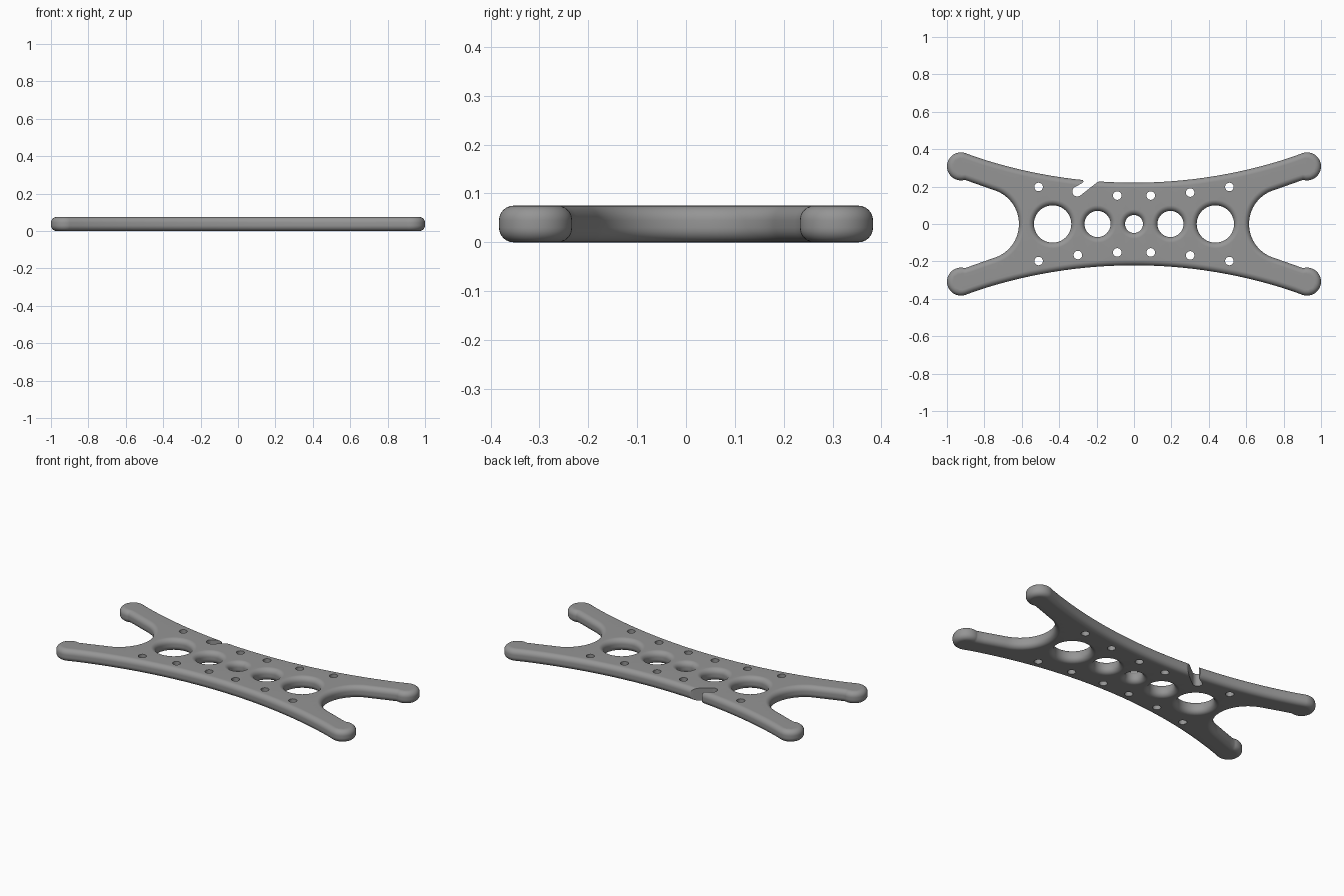
import bpy, bmesh, math
from mathutils import Vector

if "Cube" in bpy.data.objects:
    bpy.data.objects.remove(bpy.data.objects["Cube"])

THICK, ROUND, STEPS = 0.075, 0.03, 6


def arc(cx, cy, r, a0, a1, n):
    return [Vector((cx + r * math.cos(math.radians(a0 + (a1 - a0) * i / n)),
                    cy + r * math.sin(math.radians(a0 + (a1 - a0) * i / n)))) for i in range(n + 1)]


def ring(cx, cy, r, n):
    return arc(cx, cy, r, 0, 360, n)[:-1]


def inset(points, d):
    """Move a counter-clockwise loop inwards by d along its normals."""
    out = []
    for i, p in enumerate(points):
        t = (points[(i + 1) % len(points)] - p).normalized() + (p - points[i - 1]).normalized()
        t.normalize()
        out.append(p + Vector((-t.y, t.x)) * d)
    return out


def skin(bm, loops):
    """Bridge stacked loops of (points, z); return the end edges for the caps."""
    rows = [[bm.verts.new((p.x, p.y, z)) for p in pts] for pts, z in loops]
    n = len(rows[0])
    for a, b in zip(rows, rows[1:]):
        for i in range(n):
            j = (i + 1) % n
            bm.faces.new((a[i], a[j], b[j], b[i]))
    return [[bm.edges.get((row[i], row[(i + 1) % n])) for i in range(n)] for row in (rows[0], rows[-1])]


# One quarter of the outline: end bay, straight arm side, arm tip, long bowed side
quarter = arc(0.805, 0, 0.19, 180, 106, 16)
a, b = quarter[-1], Vector((0.904, 0.236))
quarter += [a.lerp(b, k / 4) for k in range(1, 4)]
quarter += arc(0.925, 0.308, 0.075, 254, 469, 24)
for k in range(1, 21):
    x = 0.9006 * (1 - k / 20)
    quarter.append(Vector((x, 0.221 + 2.67 - math.sqrt(2.67 ** 2 - x * x))))
upper = quarter + [Vector((-p.x, p.y)) for p in reversed(quarter[:-1])]
outline = upper + [Vector((p.x, -p.y)) for p in reversed(upper[1:-1])]

# Rounded edge profile: (distance in from the edge, height)
bend = [(ROUND * (1 - math.cos(t)), ROUND * (1 - math.sin(t)))
        for t in [math.pi / 2 * (1 - i / STEPS) for i in range(STEPS + 1)]]
profile = bend + [(d, THICK - z) for d, z in reversed(bend)]

bm = bmesh.new()
bottom, top = skin(bm, [(inset(outline, d), z) for d, z in profile])

# Row of large holes with rounded rims
for x, r in ((-0.435, 0.1), (-0.195, 0.07), (0, 0.048), (0.195, 0.07), (0.435, 0.1)):
    lo, hi = skin(bm, [(ring(x, 0, r + d, 40), z) for d, z in profile])
    bottom += lo
    top += hi

# Small straight holes along both long sides
for side in (-1, 1):
    for x, y in ((-0.51, 0.198), (-0.30, 0.166), (-0.09, 0.152), (0.09, 0.152), (0.30, 0.168), (0.51, 0.198)):
        if side == 1 and x == -0.30:
            continue  # the hooked notch sits here
        lo, hi = skin(bm, [(ring(x, side * y, 0.023, 20), z) for z in (0, THICK)])
        bottom += lo
        top += hi

# Flat top and underside
for edges in (bottom, top):
    bmesh.ops.triangle_fill(bm, use_beauty=True, use_dissolve=False, edges=edges)
bmesh.ops.recalc_face_normals(bm, faces=bm.faces)
mesh = bpy.data.meshes.new("plate")
bm.to_mesh(mesh)
bm.free()
plate = bpy.data.objects.new("plate", mesh)
bpy.context.collection.objects.link(plate)

grey = bpy.data.materials.new("grey")
grey.diffuse_color = (0.3, 0.3, 0.3, 1)
grey.use_nodes = True
grey.node_tree.nodes["Principled BSDF"].inputs["Base Color"].default_value = grey.diffuse_color
mesh.materials.append(grey)

# Hooked notch cutter
shape = [Vector(p) for p in ((-0.18, 0.32), (-0.285, 0.32), (-0.28, 0.243), (-0.272, 0.236), (-0.271, 0.226),
                             (-0.278, 0.218), (-0.318, 0.196))]
shape += arc(-0.303, 0.174, 0.027, 130, 310, 10)
shape += [Vector(p) for p in ((-0.202, 0.219), (-0.19, 0.226), (-0.175, 0.229))]
bm = bmesh.new()
face = bm.faces.new([bm.verts.new((p.x, p.y, -0.1)) for p in shape])
geom = bmesh.ops.extrude_face_region(bm, geom=[face])["geom"]
bmesh.ops.translate(bm, vec=(0, 0, 0.3), verts=[g for g in geom if isinstance(g, bmesh.types.BMVert)])
bmesh.ops.recalc_face_normals(bm, faces=bm.faces)
cut_mesh = bpy.data.meshes.new("notch_cutter")
bm.to_mesh(cut_mesh)
bm.free()
cutter = bpy.data.objects.new("notch_cutter", cut_mesh)
bpy.context.collection.objects.link(cutter)
cutter.hide_render = True

bpy.context.view_layer.objects.active = plate
plate.select_set(True)
mod = plate.modifiers.new("notch", 'BOOLEAN')
mod.operation, mod.solver, mod.object = 'DIFFERENCE', 'EXACT', cutter
bpy.ops.object.modifier_apply(modifier=mod.name)
bpy.data.objects.remove(cutter)

# Smooth rims, flat faces
bpy.ops.object.shade_smooth_by_angle(angle=math.radians(35))
weighted = plate.modifiers.new("weighted_normals", 'WEIGHTED_NORMAL')
weighted.keep_sharp = True
